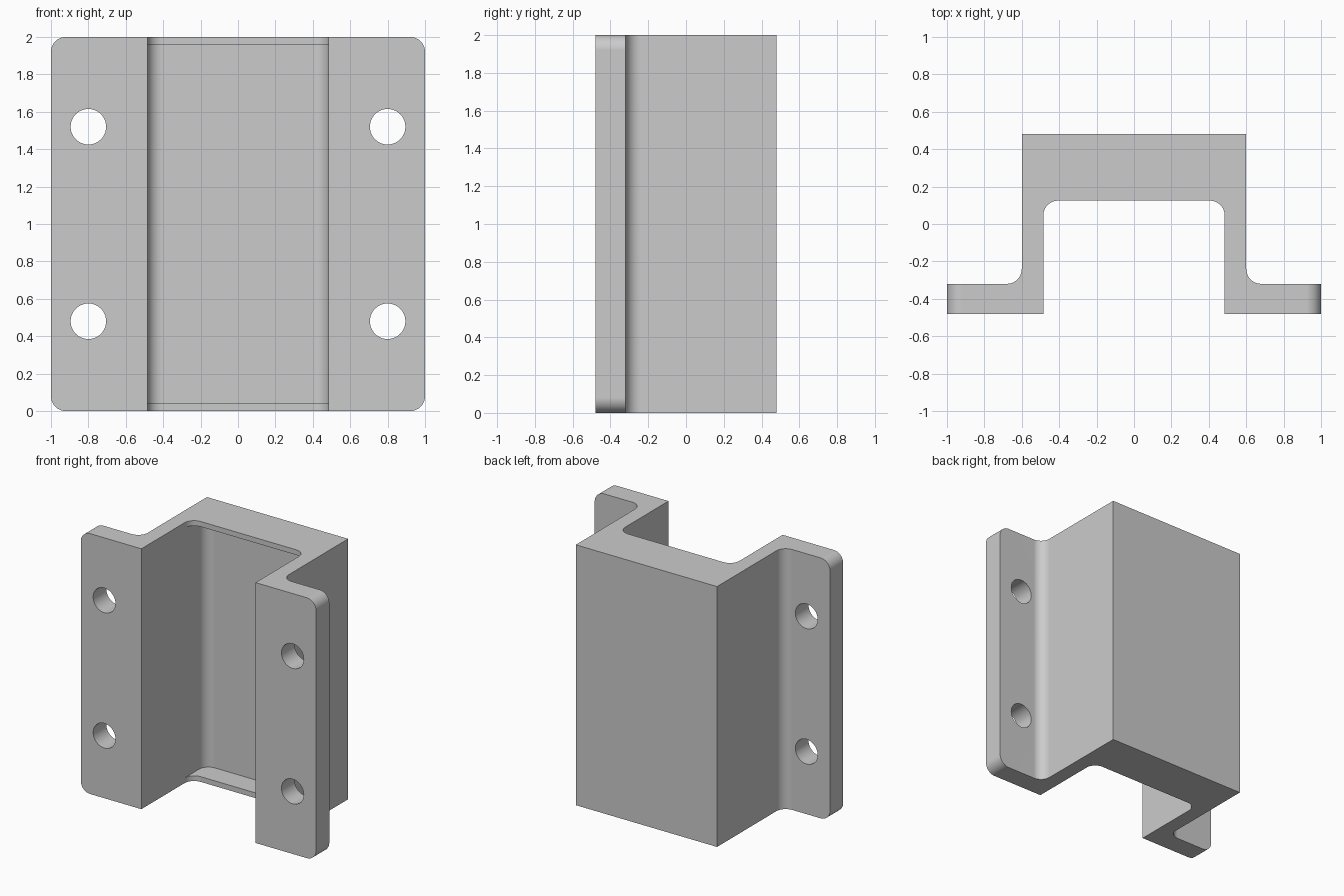
import bpy, bmesh, math
from mathutils import Vector

if "Cube" in bpy.data.objects:
    bpy.data.objects.remove(bpy.data.objects["Cube"], do_unlink=True)

R = 0.08           # fillet radius shared by all rounded corners
LIP = 0.04         # thickness of the end lips around the pocket

grey = bpy.data.materials.new("plain grey")
grey.use_nodes = True
grey.diffuse_color = (0.6, 0.6, 0.6, 1)
grey.node_tree.nodes["Principled BSDF"].inputs["Base Color"].default_value = (0.6, 0.6, 0.6, 1)


def outline(corners, steps=10):
    """Turn (x, y, radius) corners into a polygon with rounded corners."""
    pts = []
    for i, (x, y, r) in enumerate(corners):
        p = Vector((x, y))
        if r == 0:
            pts.append(p)
            continue
        a = (Vector(corners[i - 1][:2]) - p).normalized()
        b = (Vector(corners[(i + 1) % len(corners)][:2]) - p).normalized()
        centre = p + r * (a + b)
        for k in range(steps + 1):
            t = math.pi / 2 * k / steps
            pts.append(centre - r * (b * math.cos(t) + a * math.sin(t)))
    return pts


def prism(name, pts, lo, hi, along_y=False):
    """Extrude a polygon along z, or along y when it is drawn in x and z."""
    place = (lambda p, h: (p.x, h, p.y)) if along_y else (lambda p, h: (p.x, p.y, h))
    bm = bmesh.new()
    face = bm.faces.new([bm.verts.new(place(p, lo)) for p in pts])
    ext = bmesh.ops.extrude_face_region(bm, geom=[face])
    shift = (0, hi - lo, 0) if along_y else (0, 0, hi - lo)
    bmesh.ops.translate(bm, vec=shift,
                        verts=[g for g in ext["geom"] if isinstance(g, bmesh.types.BMVert)])
    bmesh.ops.recalc_face_normals(bm, faces=bm.faces)
    mesh = bpy.data.meshes.new(name)
    bm.to_mesh(mesh)
    bm.free()
    mesh.materials.append(grey)
    obj = bpy.data.objects.new(name, mesh)
    bpy.context.collection.objects.link(obj)
    return obj


def carve(target, cutter, operation="DIFFERENCE"):
    """Apply a boolean and discard the cutter."""
    mod = target.modifiers.new("carve", "BOOLEAN")
    mod.operation, mod.solver, mod.object = operation, "EXACT", cutter
    bpy.context.view_layer.update()
    graph = bpy.context.evaluated_depsgraph_get()
    mesh = bpy.data.meshes.new_from_object(target.evaluated_get(graph))
    target.modifiers.clear()
    target.data = mesh
    bpy.data.objects.remove(cutter, do_unlink=True)


# Hat-shaped channel with mounting flanges: right half mirrored to the left
half = [(0.60, 0.48, 0), (0.60, -0.32, R), (1, -0.32, 0), (1, -0.48, 0),
        (0.485, -0.48, 0), (0.485, 0.125, R)]
profile = half + [(-x, y, r) for x, y, r in reversed(half)]
bracket = prism("channel_bracket", outline(profile), 0, 2)

# Pocket behind the channel face, leaving a thin lip at each end
pocket = [(-0.485, -0.1, 0), (0.485, -0.1, 0), (0.485, 0.30, R), (-0.485, 0.30, R)]
carve(bracket, prism("pocket_cutter", outline(pocket), LIP, 2 - LIP))

# Rounded outer corners of the flanges
frame = [(-1, 0, R), (1, 0, R), (1, 2, R), (-1, 2, R)]
carve(bracket, prism("corner_cutter", outline(frame), -1, 1, True), "INTERSECT")

# Four mounting holes
for x in (-0.8, 0.8):
    for z in (0.48, 1.52):
        ring = [Vector((x + 0.095 * math.cos(a), z + 0.095 * math.sin(a)))
                for a in (math.tau * k / 40 for k in range(40))]
        carve(bracket, prism("hole_cutter", ring, -0.7, -0.2, True))

# Tidy flat faces, then smooth only the fillets and holes
bm = bmesh.new()
bm.from_mesh(bracket.data)
bmesh.ops.remove_doubles(bm, verts=bm.verts, dist=0.0001)
bmesh.ops.dissolve_limit(bm, angle_limit=math.radians(0.5), verts=bm.verts, edges=bm.edges)
bm.to_mesh(bracket.data)
bm.free()

bpy.ops.object.select_all(action="DESELECT")
bracket.select_set(True)
bpy.context.view_layer.objects.active = bracket
bpy.ops.object.shade_smooth_by_angle(angle=math.radians(30))
weighted = bracket.modifiers.new("flat_face_normals", "WEIGHTED_NORMAL")
weighted.keep_sharp = True
